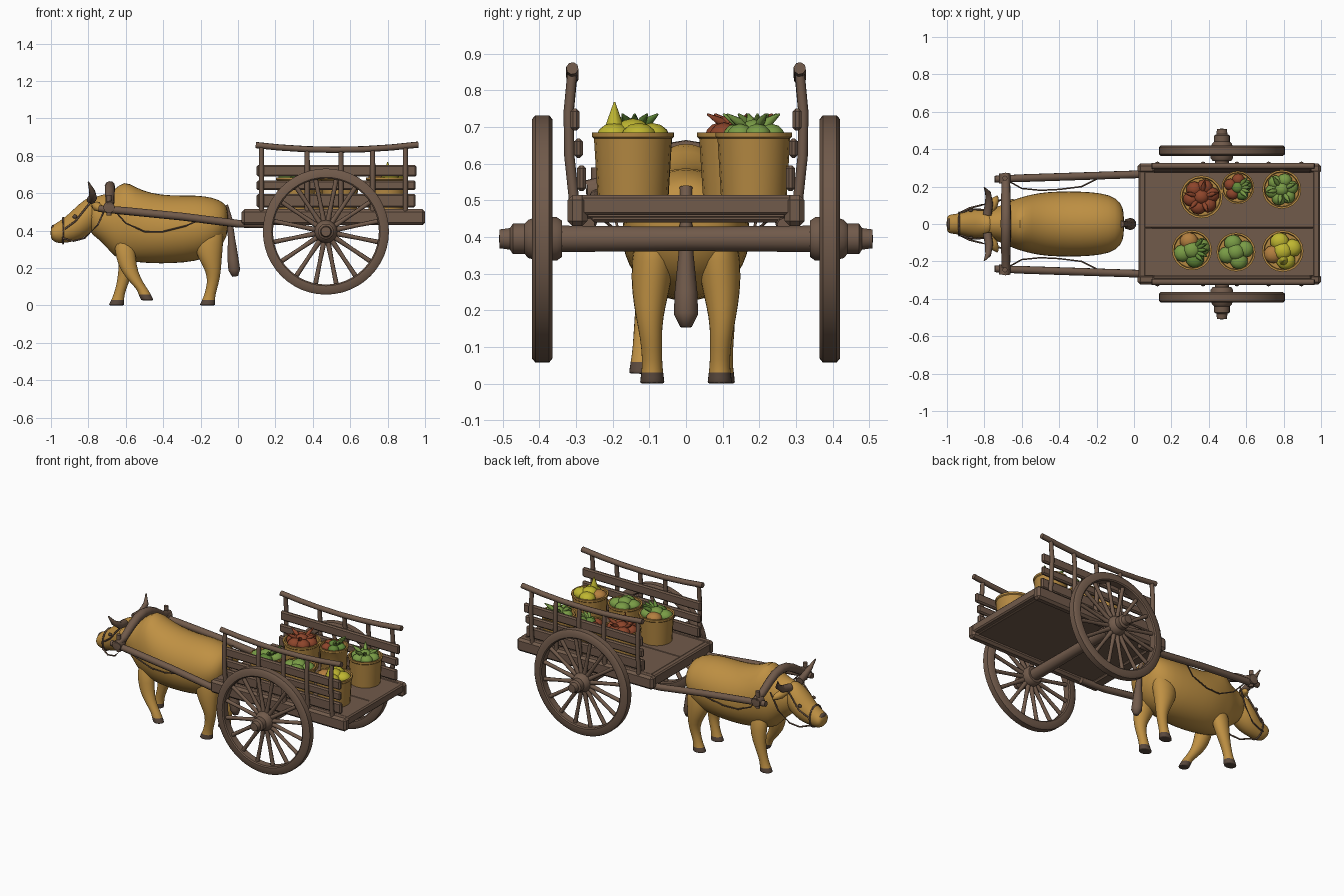
import bpy, bmesh, math, random
from mathutils import Vector as V
random.seed(4)

def mat(name, r, g, b):
    m = bpy.data.materials.new(name)
    m.diffuse_color = (r, g, b, 1)
    return m

HIDE = mat("hide_tan", 0.52, 0.28, 0.056)
WOOD = mat("wood", 0.165, 0.103, 0.07)
DARK = mat("dark_brown", 0.1, 0.065, 0.046)
WICKER = mat("wicker", 0.46, 0.25, 0.055)
GREEN = mat("light_green", 0.19, 0.33, 0.06)
LEAF = mat("leaf_green", 0.12, 0.25, 0.04)
RED = mat("red", 0.27, 0.06, 0.024)
YELLOW = mat("yellow", 0.52, 0.47, 0.03)
ORANGE = mat("orange", 0.45, 0.21, 0.05)

def add(name, bm, mats, angle=40):
    bmesh.ops.recalc_face_normals(bm, faces=bm.faces)
    me = bpy.data.meshes.new(name)
    bm.to_mesh(me)
    bm.free()
    for m in mats:
        me.materials.append(m)
    me.shade_smooth()
    me.set_sharp_from_angle(angle=math.radians(angle))
    ob = bpy.data.objects.new(name, me)
    bpy.context.collection.objects.link(ob)
    return ob

def box(name, c, s, m=WOOD, bevel=0.008):
    bm = bmesh.new()
    bmesh.ops.create_cube(bm, size=1)
    for v in bm.verts:
        v.co = V(c) + V([v.co[i] * s[i] for i in range(3)])
    bmesh.ops.bevel(bm, geom=bm.edges[:], offset=bevel, segments=1, affect='EDGES')
    return add(name, bm, [m], 20)

def loft(name, rings, mats, n=16, tip=0, subd=1):
    """rings: (centre, u, v); the last `tip` bands take the second material"""
    bm = bmesh.new()
    R = []
    for c, u, v in rings:
        R.append([bm.verts.new(V(c) + V(u) * math.cos(math.tau * i / n) + V(v) * math.sin(math.tau * i / n))
                  for i in range(n)])
    for k in range(len(R) - 1):
        for i in range(n):
            f = bm.faces.new((R[k][i], R[k][(i + 1) % n], R[k + 1][(i + 1) % n], R[k + 1][i]))
            f.material_index = int(k >= len(R) - 1 - tip)
    bm.faces.new(R[0])
    bm.faces.new(R[-1]).material_index = int(tip > 0)
    ob = add(name, bm, mats, 70)
    if subd:
        ob.modifiers.new("smooth", 'SUBSURF').levels = subd
    return ob

def tube(name, pts, m=WOOD, sides=10):
    """tapered tube through points (x, y, z, radius)"""
    P = [V(p[:3]) for p in pts]
    rings = []
    for i, p in enumerate(P):
        t = (P[min(i + 1, len(P) - 1)] - P[max(i - 1, 0)]).normalized()
        u = t.cross(V((0.13, 0.21, 1)) if abs(t.z) < 0.8 else V((1, 0, 0))).normalized()
        rings.append((p, u * pts[i][3], t.cross(u) * pts[i][3]))
    return loft(name, rings, [m], sides, 0, 0)

def lathe(name, profile, loc, axis, m, n=32, closed=False):
    """spin (radius, height) points around the y or z axis"""
    bm = bmesh.new()
    vs = [bm.verts.new((r, 0, t)) for r, t in profile]
    es = [bm.edges.new((vs[i], vs[i + 1])) for i in range(len(vs) - 1)]
    if closed:
        es.append(bm.edges.new((vs[-1], vs[0])))
    bmesh.ops.spin(bm, geom=vs + es, cent=(0, 0, 0), axis=(0, 0, 1), angle=math.tau, steps=n)
    bmesh.ops.remove_doubles(bm, verts=bm.verts, dist=1e-4)
    for v in bm.verts:
        x, y, z = v.co
        v.co = V(loc) + (V((x, z, y)) if axis == 'y' else V((x, y, z)))
    return add(name, bm, [m])

def ball(name, c, s, m):
    bm = bmesh.new()
    bmesh.ops.create_icosphere(bm, subdivisions=2, radius=1)
    for v in bm.verts:
        v.co = V(c) + V([v.co[i] * s[i] for i in range(3)])
    return add(name, bm, [m])

# --- wheels and axle
WX, WZ = 0.47, 0.395
lathe("axle", [(0, -0.36), (0.037, -0.36), (0.034, 0), (0.037, 0.36), (0, 0.36)], (WX, 0, WZ), 'y', WOOD, 14)
for s in (-1, 1):
    lathe("wheel_rim", [(r, s * t) for r, t in ((0.283, 0.37), (0.29, 0.364), (0.326, 0.364), (0.337, 0.373), (0.337, 0.411),
                        (0.326, 0.42), (0.29, 0.42), (0.283, 0.414))], (WX, 0, WZ), 'y', WOOD, 48, True)
    hub = [(0, 0.338), (0.05, 0.338), (0.06, 0.352), (0.062, 0.40), (0.053, 0.43), (0.042, 0.44), (0.042, 0.472),
           (0.03, 0.48), (0.026, 0.508), (0, 0.51)]
    lathe("wheel_hub", [(r, s * t) for r, t in hub], (WX, 0, WZ), 'y', WOOD, 18)
    for k in range(16):
        a = math.tau * (k + 0.5) / 16
        c, d = math.cos(a), math.sin(a)
        tube("wheel_spoke", [(WX + c * r, s * 0.39, WZ + d * r, w) for r, w in ((0.04, 0.015), (0.17, 0.011), (0.29, 0.013))],
             WOOD, 8)

# --- cart bed
for y, w in ((-0.15, 0.259), (0.13, 0.298)):
    box("floor_board", (0.52, y, 0.497), (0.93, w, 0.03), WOOD, 0.003)
box("bed_underside", (0.52, 0, 0.468), (0.88, 0.54, 0.03), WOOD, 0.003)
box("front_crossbeam", (0.06, 0, 0.475), (0.07, 0.64, 0.07))
box("rear_crossbeam", (0.975, 0, 0.487), (0.04, 0.58, 0.055))
for s in (-1, 1):
    box("side_beam", (0.51, s * 0.296, 0.472), (0.98, 0.054, 0.085), WOOD, 0.014)
    # side fence
    for z, h, x0, x1, y in ((0.56, 0.07, 0.1, 0.95, 0.285), (0.642, 0.052, 0.1, 0.95, 0.293), (0.72, 0.06, 0.1, 0.955, 0.303)):
        box("fence_plank", ((x0 + x1) / 2, s * y, z), (x1 - x0, 0.025, h))
    top = lambda x: 0.832 + 0.025 * ((x - 0.52) / 0.42) ** 2
    for x in (0.125, 0.37, 0.55, 0.72, 0.895):
        tube("fence_post", [(x, s * 0.302, 0.47, 0.014), (x, s * 0.318, 0.62, 0.014), (x, s * 0.32, 0.74, 0.014),
                            (x, s * 0.31, top(x), 0.013)], WOOD, 8)
    tube("fence_top_rail", [(x, s * 0.31, top(x), 0.017) for x in (0.095, 0.22, 0.37, 0.52, 0.67, 0.82, 0.965)], WOOD, 8)
    # shafts and ropes
    tube("shaft", [(0.18, s * 0.268, 0.432, 0.02), (0, s * 0.265, 0.437, 0.021), (-0.3, s * 0.255, 0.475, 0.021),
                   (-0.6, s * 0.245, 0.505, 0.021), (-0.745, s * 0.24, 0.518, 0.018)])
    tube("harness_rope", [(-0.68, s * 0.235, 0.53, 0.004), (-0.6, s * 0.19, 0.44, 0.004), (-0.5, s * 0.18, 0.395, 0.004),
                          (-0.4, s * 0.185, 0.395, 0.004), (-0.28, s * 0.2, 0.425, 0.004), (-0.2, s * 0.24, 0.46, 0.004)], WOOD, 6)
    tube("yoke_peg", [(-0.69, s * 0.245, 0.48, 0.014), (-0.69, s * 0.245, 0.59, 0.014)], WOOD, 8)
    lathe("shaft_binding", [(0.0, -0.03), (0.031, -0.026), (0.031, 0.026), (0, 0.03)], (-0.69, s * 0.243, 0.525), 'y', WOOD, 10)
    tube("bridle_rope", [(-0.94, s * 0.055, 0.36, 0.005), (-0.88, s * 0.085, 0.345, 0.005), (-0.82, s * 0.1, 0.36, 0.005),
                         (-0.75, s * 0.12, 0.43, 0.005), (-0.7, s * 0.13, 0.54, 0.005)], WOOD, 6)
    tube("cheek_rope", [(-0.925, s * 0.06, 0.41, 0.005), (-0.87, s * 0.08, 0.45, 0.005), (-0.79, s * 0.075, 0.55, 0.005)], WOOD, 6)

# --- yoke arched over the neck
tube("yoke", [(-0.685, y, z, r) for y, z, r in ((-0.27, 0.535, 0.02), (-0.2, 0.55, 0.024), (-0.12, 0.6, 0.026),
     (-0.06, 0.628, 0.027), (0, 0.637, 0.028), (0.06, 0.628, 0.027), (0.12, 0.6, 0.026), (0.2, 0.55, 0.024), (0.27, 0.535, 0.02))])

# --- ox body and head: (x, top, bottom, half width)
def slices(rows):
    return [((x, 0, (t + b) / 2), (0, w, 0), (0, 0, (t - b) / 2)) for x, t, b, w in rows]
loft("ox_body", slices([(-0.052, 0.51, 0.4, 0.06), (-0.07, 0.55, 0.34, 0.12), (-0.13, 0.58, 0.265, 0.16), (-0.23, 0.593, 0.232, 0.174),
     (-0.35, 0.588, 0.222, 0.178), (-0.47, 0.602, 0.222, 0.174), (-0.55, 0.635, 0.23, 0.16), (-0.61, 0.672, 0.24, 0.143),
     (-0.66, 0.62, 0.255, 0.125), (-0.71, 0.595, 0.32, 0.1), (-0.76, 0.585, 0.365, 0.085), (-0.8, 0.57, 0.39, 0.07)]), [HIDE], 20)
loft("ox_head", slices([(-0.74, 0.57, 0.43, 0.05), (-0.785, 0.595, 0.385, 0.08), (-0.85, 0.545, 0.345, 0.083), (-0.91, 0.485, 0.335, 0.062),
     (-0.96, 0.447, 0.33, 0.054), (-0.985, 0.435, 0.34, 0.052), (-1.003, 0.415, 0.36, 0.04)]), [HIDE], 16)
ball("nose", (-0.988, 0, 0.412), (0.012, 0.035, 0.02), DARK)
tube("nose_band", [(-0.935, 0.062 * math.cos(a), 0.4 + 0.069 * math.sin(a), 0.005) for a in [math.tau * i / 16 for i in range(17)]], WOOD, 6)
tube("tail", [(-0.07, 0, 0.535, 0.018), (-0.045, 0, 0.46, 0.016), (-0.035, 0, 0.36, 0.02), (-0.027, 0, 0.25, 0.031),
              (-0.02, 0, 0.19, 0.033), (-0.015, 0, 0.155, 0.016)])
for s in (-1, 1):
    tube("horn", [(-0.785, s * 0.05, 0.565, 0.024), (-0.775, s * 0.11, 0.575, 0.022), (-0.78, s * 0.165, 0.61, 0.016),
                  (-0.8, s * 0.195, 0.66, 0.004)])
    tube("ear", [(-0.775, s * 0.06, 0.535, 0.012), (-0.755, s * 0.1, 0.53, 0.026), (-0.74, s * 0.13, 0.52, 0.02), (-0.73, s * 0.15, 0.51, 0.004)], HIDE)
    ball("eye", (-0.872, s * 0.073, 0.475), (0.013, 0.008, 0.011), DARK)

# --- legs: (x, y, z, rx, ry), hoof is the last band
def leg(name, rows):
    loft(name, [((x, y, z), (rx, 0, 0), (0, ry, 0)) for x, y, z, rx, ry in rows], [HIDE, DARK], 12, 2)
for s in (-1, 1):
    leg("hind_leg", [(-0.155, s * 0.08, 0.44, 0.08, 0.055), (-0.16, s * 0.09, 0.33, 0.085, 0.063), (-0.15, s * 0.097, 0.25, 0.065, 0.053),
        (-0.13, s * 0.1, 0.18, 0.04, 0.038), (-0.133, s * 0.095, 0.12, 0.032, 0.03), (-0.15, s * 0.092, 0.06, 0.03, 0.028),
        (-0.157, s * 0.092, 0.03, 0.036, 0.031), (-0.163, s * 0.092, 0.003, 0.043, 0.035), (-0.163, s * 0.092, 0, 0.043, 0.035)])
leg("planted_front_leg", [(-0.59, 0.075, 0.36, 0.06, 0.045), (-0.585, 0.09, 0.26, 0.057, 0.046), (-0.598, 0.1, 0.18, 0.042, 0.037),
    (-0.62, 0.1, 0.11, 0.031, 0.03), (-0.637, 0.1, 0.055, 0.03, 0.028), (-0.643, 0.1, 0.03, 0.036, 0.032),
    (-0.65, 0.1, 0.003, 0.042, 0.035), (-0.65, 0.1, 0, 0.042, 0.035)])
leg("raised_front_leg", [(-0.61, -0.075, 0.36, 0.06, 0.045), (-0.6, -0.09, 0.25, 0.055, 0.046), (-0.58, -0.105, 0.18, 0.046, 0.037),
    (-0.54, -0.115, 0.12, 0.035, 0.03), (-0.51, -0.12, 0.085, 0.031, 0.028), (-0.5, -0.122, 0.06, 0.034, 0.03),
    (-0.485, -0.125, 0.03, 0.035, 0.032), (-0.485, -0.125, 0.027, 0.033, 0.03)])

# --- baskets of produce: x, y, rim radius, colours, leafy tops, leaf direction, outer fruit count
for x, y, r, cols, leaves, way, n in ((0.36, 0.145, 0.11, (RED,), RED, None, 6), (0.555, 0.195, 0.085, (LEAF, RED, RED, RED, LEAF), GREEN, 0, 5),
                                      (0.79, 0.185, 0.1, (GREEN,), GREEN, None, 6), (0.31, -0.14, 0.103, (GREEN, ORANGE, GREEN, LEAF), LEAF, 0, 4),
                                      (0.545, -0.15, 0.1, (GREEN,), None, None, 4), (0.795, -0.145, 0.107, (YELLOW, YELLOW, ORANGE, YELLOW), None, None, 4)):
    lathe("basket", [(0, 0), (r * 0.9, 0), (r * 0.99, 0.155), (r * 1.04, 0.16), (r * 1.04, 0.172), (r * 0.94, 0.172),
                     (r * 0.91, 0.145), (0, 0.145)], (x, y, 0.513), 'z', WICKER, 20)
    for k in range(n + 1):
        a, d = math.tau * (k + 0.2) / n, (r * 0.5 if k < n else 0)
        w = r * (0.4 if n > 4 else 0.48)
        ball("produce", (x + d * math.cos(a), y + d * math.sin(a), 0.675 + (0.012 if k == n else 0)), (w, w * 0.95, r * 0.34), cols[k % len(cols)])
    for k in range(5 if leaves else 0):
        a = math.tau * k / 5 + random.random() if way is None else way + (k - 2) * 0.4
        c, d = r * math.cos(a), r * math.sin(a)
        tube("leafy_top", [(x + c * 0.2, y + d * 0.2, 0.69, 0.008), (x + c * 0.5, y + d * 0.5, 0.715, 0.013),
                           (x + c * 0.85, y + d * 0.85, 0.735, 0.003)], leaves, 6)
tube("pointed_gourd", [(0.8, -0.195, 0.67, 0.034), (0.8, -0.195, 0.7, 0.026), (0.8, -0.195, 0.768, 0.002)], YELLOW)
